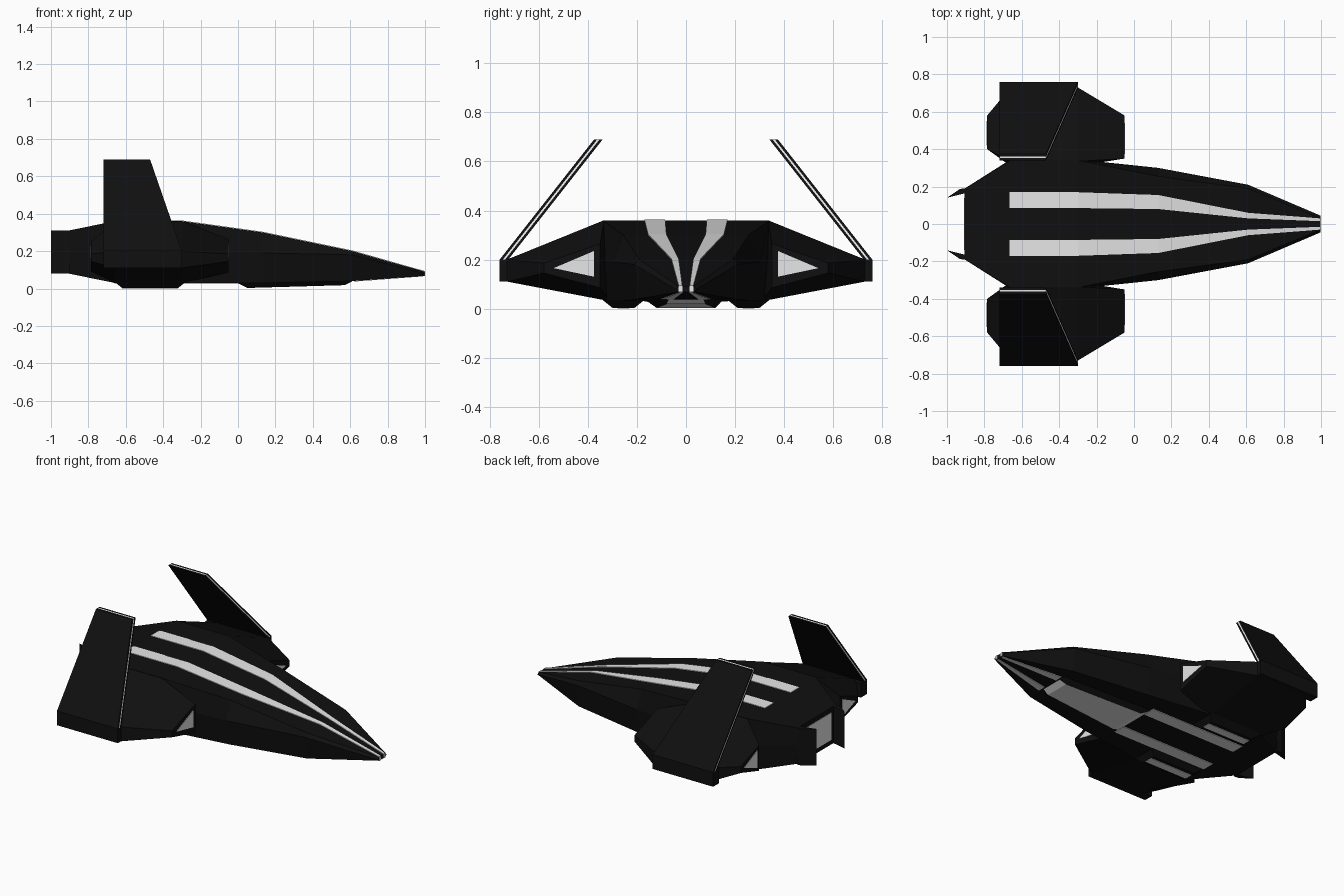
import bpy, bmesh
from mathutils import Vector

if "Cube" in bpy.data.objects:
    bpy.data.objects.remove(bpy.data.objects["Cube"], do_unlink=True)


def material(name, value):
    m = bpy.data.materials.new(name)
    m.use_nodes = True
    color = (value, value, value, 1)
    m.diffuse_color = color
    m.node_tree.nodes["Principled BSDF"].inputs["Base Color"].default_value = color
    return m


BLACK = material("hull black", 0.005)
GREY = material("light grey", 0.8)


def loft(name, rings, mat=BLACK, mirror=False, grey_rule=None):
    """Skin a closed solid through rings of equal point count."""
    bm = bmesh.new()
    loops = [[bm.verts.new(p) for p in ring] for ring in rings]
    n = len(loops[0])
    for a, b in zip(loops, loops[1:]):
        for i in range(n):
            j = (i + 1) % n
            bm.faces.new((a[i], a[j], b[j], b[i]))
    bm.faces.new(loops[0])
    bm.faces.new(loops[-1][::-1])
    bmesh.ops.recalc_face_normals(bm, faces=bm.faces)
    if grey_rule:
        for f in bm.faces:
            f.material_index = 1 if grey_rule(f.normal) else 0
    mesh = bpy.data.meshes.new(name)
    bm.to_mesh(mesh)
    bm.free()
    mesh.materials.append(mat)
    if grey_rule:
        mesh.materials.append(GREY)
    ob = bpy.data.objects.new(name, mesh)
    bpy.context.collection.objects.link(ob)
    if mirror:
        mod = ob.modifiers.new("mirror", 'MIRROR')
        mod.use_axis = (False, True, False)
        mod.use_mirror_merge = False
    return ob


def stripe(name, stations, thick=0.006):
    """Thin painted strip; stations are x, inner y, outer y, surface z."""
    h = thick / 2
    loft(name, [[(x, a, z - h), (x, b, z - h), (x, b, z + h), (x, a, z + h)]
                for x, a, b, z in stations], GREY, mirror=True)


def panel(name, x, outline, mirror=True, thick=0.006):
    """Thin panel facing along x; outline in y, z."""
    loft(name, [[(x + s * thick / 2, y, z) for y, z in outline] for s in (-1, 1)],
         GREY, mirror)


# Hull: x, then top corner, side crease and bottom corner as y, z
hull = [
    (-0.905, (0.19, 0.31), (0.19, 0.20), (0.17, 0.08)),
    (-0.66, (0.34, 0.36), (0.345, 0.20), (0.33, 0.03)),
    (-0.30, (0.34, 0.36), (0.345, 0.20), (0.33, 0.03)),
    (0.13, (0.255, 0.30), (0.30, 0.19), (0.27, 0.03)),
    (0.61, (0.19, 0.20), (0.21, 0.18), (0.19, 0.04)),
    (0.997, (0.03, 0.09), (0.045, 0.08), (0.03, 0.068)),
]
loft("hull", [[(x, y, z) for y, z in side] + [(x, -y, z) for y, z in side[::-1]]
              for x, *side in hull])

# Long upper stripes and short lower stripes
stripe("upper_stripe", [(-0.665, 0.085, 0.17, 0.36), (-0.30, 0.085, 0.17, 0.361),
                        (0.13, 0.08, 0.155, 0.301), (0.61, 0.03, 0.06, 0.201),
                        (0.997, 0.015, 0.03, 0.091)])
stripe("nose_lower_stripe", [(0.62, 0.05, 0.10, 0.04), (0.99, 0.012, 0.026, 0.068)])
stripe("belly_stripe", [(-0.66, 0.09, 0.17, 0.029), (0.0, 0.09, 0.17, 0.029)])
panel("nose_tip_stripe", 0.997, [(0.015, 0.068), (0.03, 0.068), (0.03, 0.09), (0.015, 0.09)])

# Central belly keel with grey underside
keel = [(0.0, 0.14, 0.028), (0.05, 0.12, 0.003), (0.57, 0.08, 0.018), (0.61, 0.07, 0.038)]
loft("belly_keel", [[(x, -y, z), (x, y, z), (x, y + 0.04, 0.045), (x, -y - 0.04, 0.045)]
                    for x, y, z in keel],
     grey_rule=lambda n: n.z < -0.3 and abs(n.y) < 0.2)


# Landing skids under the wing roots
def rect(x0, x1, y0, y1, z):
    return [(x0, y0, z), (x1, y0, z), (x1, y1, z), (x0, y1, z)]


loft("skid", [rect(-0.66, -0.28, 0.17, 0.34, 0.035),
              rect(-0.62, -0.32, 0.21, 0.30, 0.003)], mirror=True)
stripe("skid_stripe", [(-0.62, 0.23, 0.28, 0.003), (-0.32, 0.23, 0.28, 0.003)])

# Stub wings: inner top, outer top, outer bottom, inner bottom per station
wing = [
    (-0.785, (0.40, 0.25), (0.58, 0.185), (0.58, 0.145), (0.40, 0.09)),
    (-0.66, (0.335, 0.36), (0.73, 0.20), (0.73, 0.11), (0.31, 0.03)),
    (-0.30, (0.335, 0.36), (0.73, 0.20), (0.73, 0.11), (0.31, 0.03)),
    (-0.05, (0.35, 0.265), (0.58, 0.185), (0.58, 0.145), (0.35, 0.085)),
]
loft("wing", [[(x, y, z) for y, z in pts] for x, *pts in wing], mirror=True)
loft("wing_tip", [[(x, 0.70, 0.11), (x, 0.76, 0.11), (x, 0.76, 0.20), (x, 0.70, 0.20)]
                  for x in (-0.72, -0.30)], mirror=True)
panel("wing_intake", -0.05, [(0.375, 0.235), (0.375, 0.13), (0.54, 0.165)])
panel("wing_exhaust", -0.785, [(0.42, 0.225), (0.42, 0.115), (0.55, 0.165)])

# Inward leaning fins: dark skins around a light core
layers = [("fin_inner_skin", 0, 0.013, BLACK), ("fin_core", 0.013, 0.022, GREY),
          ("fin_outer_skin", 0.022, 0.035, BLACK)]
for name, a, b, mat in layers:
    loft(name, [[(-0.72, 0.725 + o, 0.20), (-0.30, 0.725 + o, 0.20),
                 (-0.47, 0.34 + o, 0.69), (-0.72, 0.34 + o, 0.69)] for o in (a, b)],
         mat, mirror=True)

# Rear exhaust panel and its side flaps
panel("rear_exhaust", -0.905, [(-0.14, 0.11), (0.14, 0.11), (0.14, 0.28), (-0.14, 0.28)],
      mirror=False)
loft("rear_flap", [[(-0.90, 0.19, z), (-0.93, 0.188, z), (-1.0, 0.14, z), (-0.90, 0.165, z)]
                   for z in (0.08, 0.31)], mirror=True)
